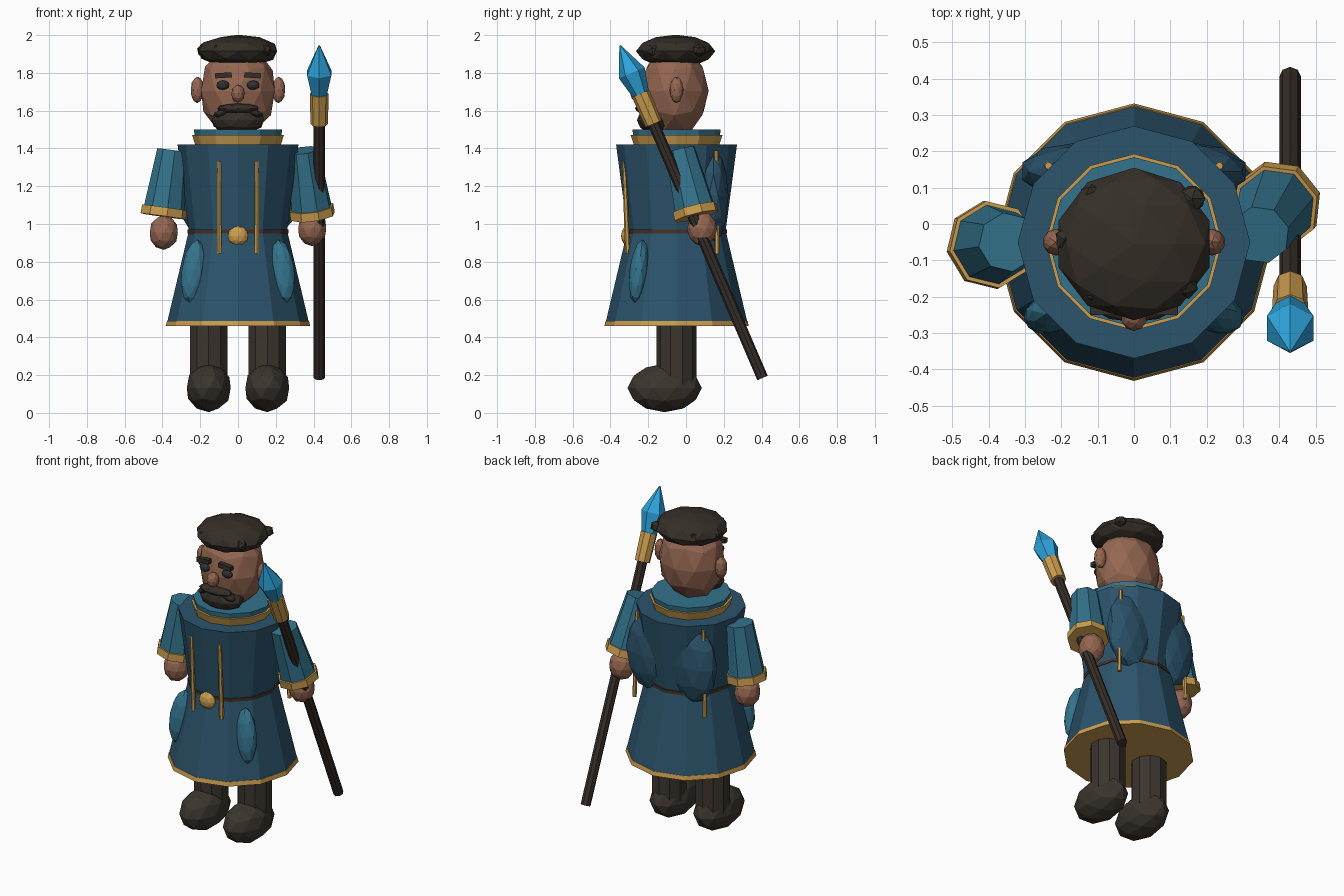
import bpy, bmesh, math
from mathutils import Vector, Matrix

cube = bpy.data.objects.get("Cube")
if cube:
    bpy.data.objects.remove(cube, do_unlink=True)


def material(name, rgb):
    m = bpy.data.materials.new(name)
    m.use_nodes = True
    m.diffuse_color = (*rgb, 1)
    m.node_tree.nodes["Principled BSDF"].inputs["Base Color"].default_value = (*rgb, 1)
    return m


ROBE = material("deep blue cloth", (0.025, 0.088, 0.15))
TEAL = material("teal cloth", (0.034, 0.17, 0.26))
GOLD = material("gold trim", (0.6, 0.34, 0.08))
SKIN = material("brown skin", (0.30, 0.135, 0.083))
HAIR = material("dark hair", (0.036, 0.028, 0.021))
BOOT = material("dark leather", (0.045, 0.036, 0.028))
WOOD = material("dark wood", (0.038, 0.028, 0.022))
BELT = material("belt brown", (0.06, 0.033, 0.022))
EYE = material("eye grey", (0.03, 0.03, 0.033))
GEM = material("bright blue crystal", (0.026, 0.37, 0.71))

CY = -0.05  # body axis in y


def finish(name, bm, mat):
    bmesh.ops.recalc_face_normals(bm, faces=bm.faces)
    me = bpy.data.meshes.new(name)
    bm.to_mesh(me)
    bm.free()
    me.materials.append(mat)
    ob = bpy.data.objects.new(name, me)
    bpy.context.scene.collection.objects.link(ob)
    return ob


def blob(name, mat, centre, radii, tilt_x=0, tilt_y=0, sub=2):
    """Faceted ellipsoid."""
    bm = bmesh.new()
    m = (Matrix.Translation(centre) @ Matrix.Rotation(tilt_y, 4, 'Y')
         @ Matrix.Rotation(tilt_x, 4, 'X') @ Matrix.Diagonal((*radii, 1)))
    bmesh.ops.create_icosphere(bm, subdivisions=sub, radius=1, matrix=m)
    return finish(name, bm, mat)


def rod(name, mat, p, q, r1, r2, sides=8):
    """Tapered prism between two points."""
    p, q = Vector(p), Vector(q)
    d = q - p
    bm = bmesh.new()
    m = Matrix.Translation((p + q) / 2) @ d.to_track_quat('Z', 'Y').to_matrix().to_4x4()
    bmesh.ops.create_cone(bm, cap_ends=True, segments=sides, radius1=r1,
                          radius2=r2, depth=d.length, matrix=m)
    return finish(name, bm, mat)


def lathe(name, mat, profile, sides=12):
    """Capped turned shape around the body axis, from (radius, z) pairs."""
    bm = bmesh.new()
    rings = []
    for r, z in profile:
        rings.append([bm.verts.new((r * math.sin(math.tau * i / sides),
                                    CY + r * math.cos(math.tau * i / sides), z))
                      for i in range(sides)])
    for a, b in zip(rings, rings[1:]):
        for i in range(sides):
            j = (i + 1) % sides
            bm.faces.new((a[i], a[j], b[j], b[i]))
    bm.faces.new(rings[0])
    bm.faces.new(rings[-1])
    return finish(name, bm, mat)


def box(name, mat, centre, size, roll=0):
    bm = bmesh.new()
    m = (Matrix.Translation(centre) @ Matrix.Rotation(roll, 4, 'Y')
         @ Matrix.Diagonal((*size, 1)))
    bmesh.ops.create_cube(bm, size=1, matrix=m)
    return finish(name, bm, mat)


# Robe, belt and collar
lathe("robe", ROBE, [(0.375, 0.48), (0.26, 0.965), (0.32, 1.42)])
lathe("hem", GOLD, [(0.382, 0.46), (0.376, 0.487)])
lathe("belt", BELT, [(0.267, 0.95), (0.267, 0.97)])
lathe("collar_trim", GOLD, [(0.225, 1.415), (0.243, 1.47)])
lathe("collar", TEAL, [(0.228, 1.46), (0.234, 1.5)])
blob("buckle", GOLD, (0, -0.31, 0.937), (0.056, 0.034, 0.053))

# Head and face
blob("head", SKIN, (0, -0.06, 1.705), (0.205, 0.18, 0.245))
blob("nose", SKIN, (0, -0.255, 1.69), (0.036, 0.04, 0.047))
blob("beard", HAIR, (0, -0.165, 1.55), (0.145, 0.095, 0.075))
blob("moustache", HAIR, (0, -0.225, 1.612), (0.115, 0.045, 0.026))
for s in (-1, 1):
    blob("moustache_tip", HAIR, (s * 0.085, -0.215, 1.592), (0.045, 0.035, 0.02),
         tilt_y=s * 0.45)

# Hair cap with small tufts
blob("hair", HAIR, (0, -0.055, 1.915), (0.218, 0.21, 0.087))
tufts = [(0.16, 0.07), (0.14, -0.17), (-0.11, 0.08), (-0.18, -0.04), (-0.11, -0.18),
         (-0.01, -0.215), (0.07, -0.205)]
for k, (x, y) in enumerate(tufts):
    blob("hair_tuft", HAIR, (x, y, 1.92), (0.04, 0.04, 0.035), tilt_x=k * 0.7, sub=1)

# Parts on both sides
for s, side in ((-1, "right"), (1, "left")):
    blob(side + "_ear", SKIN, (s * 0.215, CY, 1.71), (0.036, 0.037, 0.07))
    blob(side + "_eye", EYE, (s * 0.08, -0.222, 1.735), (0.035, 0.022, 0.025))
    box(side + "_eyebrow", HAIR, (s * 0.077, -0.235, 1.787), (0.088, 0.03, 0.027), s * 0.06)
    rod(side + "_leg", BOOT, (s * 0.155, CY, 0.15), (s * 0.155, CY, 0.55), 0.105, 0.105, 10)
    blob(side + "_boot", BOOT, (s * 0.155, -0.113, 0.132), (0.122, 0.197, 0.128))
    blob(side + "_pocket", TEAL, (s * 0.235, -0.25, 0.75), (0.066, 0.05, 0.17),
         tilt_x=-0.12, tilt_y=-s * 0.13)
    blob(side + "_back_fold", ROBE, (s * 0.15, 0.145, 1.15), (0.165, 0.08, 0.25))
    rod(side + "_front_cord", GOLD, (s * 0.1, -0.308, 0.845), (s * 0.1, -0.328, 1.33),
        0.014, 0.011, 6)
    rod(side + "_back_cord", GOLD, (s * 0.25, 0.165, 0.84), (s * 0.235, 0.16, 1.39),
        0.013, 0.011, 6)

# Arms: the left one swings back to hold the staff
arms = {"right": (-1, CY, -0.057, -0.06), "left": (1, -0.03, 0.05, 0.085)}
for side, (s, y_top, y_cuff, y_hand) in arms.items():
    top = Vector((s * 0.347, y_top, 1.39))
    end = Vector((s * 0.392, y_cuff, 1.065))
    d = (end - top).normalized()
    rod(side + "_sleeve", TEAL, top, end, 0.082, 0.112)
    rod(side + "_cuff", GOLD, end - d * 0.022, end + d * 0.025, 0.121, 0.123)
    blob(side + "_hand", SKIN, (s * 0.393, y_hand, 0.955 + 0.02 * (s > 0)),
         (0.078, 0.08, 0.092))


# Staff, socket and crystal along one leaning axis
def on_staff(z):
    return Vector((0.43, 0.405 - 0.4286 * (z - 0.185), z))


rod("staff", WOOD, on_staff(0.185), on_staff(1.56), 0.03, 0.03)
rod("staff_socket", GOLD, on_staff(1.53), on_staff(1.69), 0.046, 0.05)
rod("crystal_base", GEM, on_staff(1.685), on_staff(1.80), 0.045, 0.074, 6)
rod("crystal_tip", GEM, on_staff(1.80), on_staff(1.945), 0.074, 0.004, 6)
